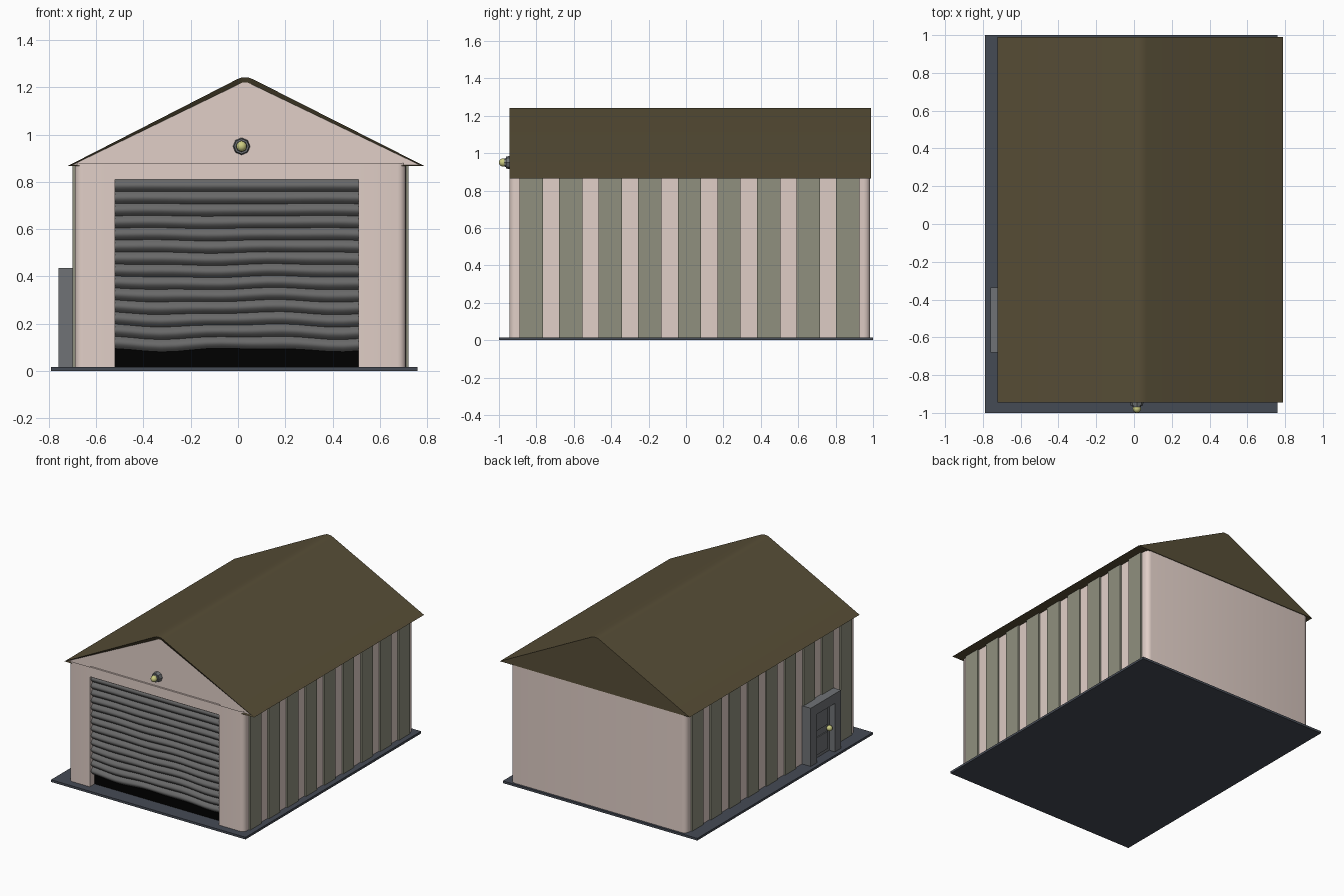
import bpy, bmesh, math

if "Cube" in bpy.data.objects:
    bpy.data.objects.remove(bpy.data.objects["Cube"])


def mat(name, r, g, b):
    m = bpy.data.materials.new(name)
    m.diffuse_color = (r, g, b, 1)
    m.use_nodes = True
    m.node_tree.nodes["Principled BSDF"].inputs["Base Color"].default_value = m.diffuse_color
    return m


PINK = mat("wall_pink", .75, .62, .57)
OLIVE = mat("strip_olive", .28, .28, .21)
BROWN = mat("roof_brown", .095, .075, .037)
SLATE = mat("slab_slate", .06, .07, .09)
GREY = mat("shutter_grey", .14, .14, .14)
STEEL = mat("door_steel", .16, .17, .18)
BLACK = mat("interior_black", 0, 0, 0)
YELLOW = mat("brass_yellow", .6, .6, .22)


def finish(name, bm, *mats, smooth=None):
    me = bpy.data.meshes.new(name)
    bm.to_mesh(me)
    bm.free()
    ob = bpy.data.objects.new(name, me)
    bpy.context.collection.objects.link(ob)
    for m in mats:
        me.materials.append(m)
    if smooth:
        bpy.context.view_layer.objects.active = ob
        ob.select_set(True)
        bpy.ops.object.shade_smooth_by_angle(angle=math.radians(smooth))
        ob.select_set(False)
    return ob


def add_box(bm, x0, x1, y0, y1, z0, z1):
    vs = bmesh.ops.create_cube(bm, size=1)["verts"]
    for v in vs:
        v.co = ((x0 + x1) / 2 + v.co.x * (x1 - x0),
                (y0 + y1) / 2 + v.co.y * (y1 - y0),
                (z0 + z1) / 2 + v.co.z * (z1 - z0))


def boxes(name, m, *dims):
    bm = bmesh.new()
    for d in dims:
        add_box(bm, *d)
    return finish(name, bm, m)


def ball(name, loc, r, m):
    bm = bmesh.new()
    bmesh.ops.create_uvsphere(bm, u_segments=16, v_segments=10, radius=r)
    bmesh.ops.translate(bm, verts=bm.verts, vec=loc)
    return finish(name, bm, m, smooth=60)


# ground slab
boxes("slab", SLATE, (-.79, .76, -1, 1, 0, .016))

# wall shell: footprint with rounded corners and a front opening
X0, X1, Y0, Y1, R = -.69, .71, -.945, .985, .035
path = [(-.52, -.88), (-.52, Y0)]
for cx, cy, a0 in ((X0 + R, Y0 + R, 270), (X0 + R, Y1 - R, 180),
                   (X1 - R, Y1 - R, 90), (X1 - R, Y0 + R, 0)):
    for i in range(5):
        a = math.radians(a0 - 22.5 * i)
        path.append((cx + R * math.cos(a), cy + R * math.sin(a)))
path += [(.51, Y0), (.51, -.88)]
bm = bmesh.new()
low = [bm.verts.new((x, y, .016)) for x, y in path]
top = [bm.verts.new((x, y, .88)) for x, y in path]
for i in range(len(path) - 1):
    bm.faces.new((low[i + 1], low[i], top[i], top[i + 1]))
finish("walls", bm, PINK, smooth=40)
boxes("door_header", PINK, (-.52, .51, Y0, -.88, .81, .88))
boxes("dark_interior", BLACK, (-.52, .51, -.89, -.88, .016, .81))

# olive cladding strips on both sides
strips = []
for i in range(9):
    y = -.89 + i * .2115
    strips += [(X1 - .005, X1 + .012, y, y + .125, .016, .875),
               (X0 - .01, X0 + .005, y, y + .125, .016, .875)]
boxes("side_strips", OLIVE, *strips)

# roof prism with a softened ridge and a recessed front gable
prof = [(-.722, .866), (.79, .866), (.065, 1.233), (.045, 1.241),
        (.015, 1.241), (-.005, 1.233)]
bm = bmesh.new()
front = bm.faces.new([bm.verts.new((x, -.945, z)) for x, z in prof])
ext = bmesh.ops.extrude_face_region(bm, geom=[front], use_keep_orig=True)
bmesh.ops.translate(bm, vec=(0, 1.935, 0),
                    verts=[g for g in ext["geom"] if isinstance(g, bmesh.types.BMVert)])
bmesh.ops.recalc_face_normals(bm, faces=bm.faces)
bmesh.ops.inset_individual(bm, faces=[front], thickness=.022, depth=-.012)
front.material_index = 1
finish("roof", bm, BROWN, PINK, smooth=25)

# roller shutter: rounded slats that sag more towards the bottom
SLATS, SEG, COLS = 14, 6, 16
bm = bmesh.new()
rows = []
for r in range(SLATS * SEG + 1):
    t = r / (SLATS * SEG)
    bulge = abs(math.sin(math.pi * r / SEG))
    row = []
    for c in range(COLS + 1):
        u = c / COLS
        sag = .006 * t * (math.sin(u * 9 + t * 3) + .6 * math.sin(u * 17 - t * 5))
        row.append(bm.verts.new((-.52 + 1.03 * u, -.91 - .02 * bulge, .81 - .72 * t + sag)))
    rows.append(row)
for a, b in zip(rows, rows[1:]):
    for c in range(COLS):
        bm.faces.new((a[c], b[c], b[c + 1], a[c + 1]))
finish("roller_shutter", bm, GREY, smooth=50)

# gable lamp: stepped octagonal mount and bulb
bm = bmesh.new()
for r0, r1, y0, y1 in ((.037, .032, -.93, -.962), (.026, .022, -.955, -.97)):
    vs = bmesh.ops.create_cone(bm, cap_ends=True, segments=8, radius1=r0, radius2=r1,
                               depth=y0 - y1)["verts"]
    for v in vs:
        x, y, z = v.co
        v.co = (.015 + x, (y0 + y1) / 2 - z, .95 + y)
bmesh.ops.recalc_face_normals(bm, faces=bm.faces)
finish("lamp_mount", bm, STEEL)
ball("lamp_bulb", (.015, -.978, .95), .022, YELLOW)

# side door: frame, leaf with two raised panels, knob
boxes("side_door_frame", STEEL,
      (-.76, -.685, -.68, -.61, .016, .435),
      (-.76, -.685, -.405, -.335, .016, .435),
      (-.76, -.685, -.61, -.405, .365, .435))
boxes("side_door_leaf", STEEL,
      (-.715, -.685, -.61, -.405, .016, .365),
      (-.722, -.71, -.585, -.43, .04, .165),
      (-.722, -.71, -.585, -.43, .215, .34))
ball("side_door_knob", (-.735, -.585, .19), .02, YELLOW)
